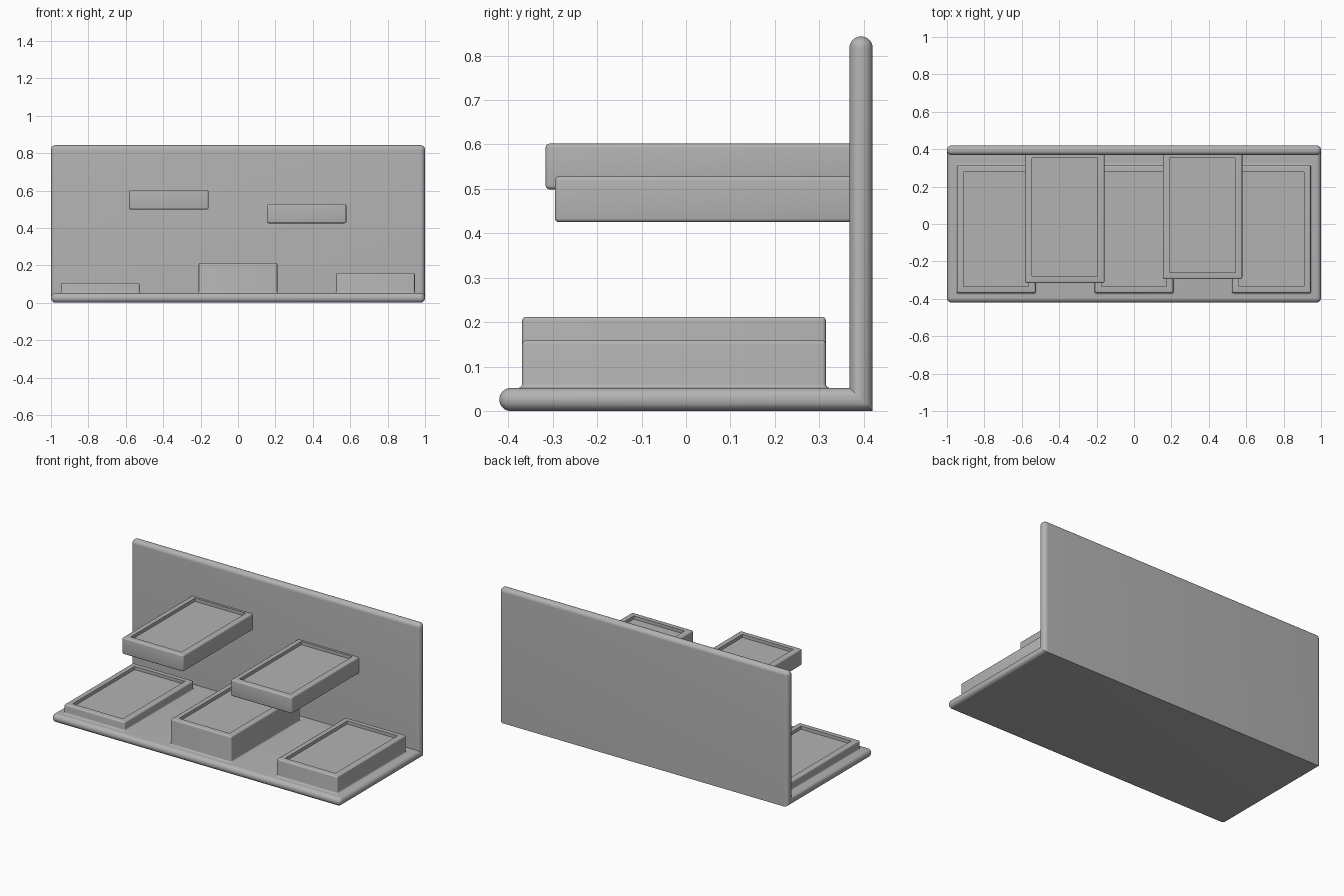
import bpy, bmesh, math

if "Cube" in bpy.data.objects:
    bpy.data.objects.remove(bpy.data.objects["Cube"], do_unlink=True)

grey = bpy.data.materials.new("plain grey")
grey.use_nodes = True
colour = (0.45, 0.45, 0.45, 1)
grey.diffuse_color = colour
grey.node_tree.nodes["Principled BSDF"].inputs["Base Color"].default_value = colour

ROUND = 0.009    # small edge radius on the trays
STEPS = 4        # segments per quarter round


def finish(bm, name):
    bmesh.ops.remove_doubles(bm, verts=bm.verts, dist=0.0002)
    bmesh.ops.recalc_face_normals(bm, faces=bm.faces)
    mesh = bpy.data.meshes.new(name)
    bm.to_mesh(mesh)
    bm.free()
    mesh.materials.append(grey)
    obj = bpy.data.objects.new(name, mesh)
    bpy.context.collection.objects.link(obj)
    bpy.ops.object.select_all(action="DESELECT")
    obj.select_set(True)
    bpy.context.view_layer.objects.active = obj
    bpy.ops.object.shade_smooth_by_angle(angle=math.radians(35))


def stand(half_x=1.0, half_y=0.42, height=0.843, thick=0.052):
    """L-shaped floor and back wall with a fully rounded rim."""
    profile = [(-half_y, 0), (half_y, 0), (half_y, height),
               (half_y - thick, height), (half_y - thick, thick), (-half_y, thick)]
    bm = bmesh.new()
    face = bm.faces.new([bm.verts.new((-half_x, y, z)) for y, z in profile])
    ext = bmesh.ops.extrude_face_region(bm, geom=[face])
    new = [v for v in ext["geom"] if isinstance(v, bmesh.types.BMVert)]
    bmesh.ops.translate(bm, verts=new, vec=(2 * half_x, 0, 0))
    bmesh.ops.recalc_face_normals(bm, faces=bm.faces)

    def on_rim(edge):
        a, b = (v.co for v in edge.verts)
        if abs(a.x - b.x) < 0.001:
            return True
        return a.y < 0.001 - half_y or a.z > height - 0.001

    bmesh.ops.bevel(bm, geom=[e for e in bm.edges if on_rim(e)], affect="EDGES",
                    offset=thick * 0.49, segments=8, profile=0.5)
    finish(bm, "floor_and_back_wall")


def tray(name, x, y, z, flared, rim=0.036, depth=0.02):
    """Rounded block with a sunken top, built as a stack of rounded rectangles."""
    quarter = [i / STEPS * math.pi / 2 for i in range(STEPS + 1)]
    if flared:   # concave fillet where the block meets the floor
        rings = [(-ROUND * (1 - math.sin(a)), z[0] + ROUND * (1 - math.cos(a))) for a in quarter]
    else:        # rounded underside
        rings = [(ROUND * (1 - math.sin(a)), z[0] + ROUND * (1 - math.cos(a))) for a in quarter]
    rings += [(ROUND * (1 - math.cos(a)), z[1] - ROUND * (1 - math.sin(a))) for a in quarter]
    rings += [(rim, z[1]), (rim, z[1] - depth)]

    bm = bmesh.new()
    loops = []
    for inset, height in rings:
        radius = max(ROUND - inset, 0.0005)
        loop = []
        for corner, (sx, sy) in enumerate([(1, 1), (-1, 1), (-1, -1), (1, -1)]):
            cx = (x[1] - inset - radius) if sx > 0 else (x[0] + inset + radius)
            cy = (y[1] - inset - radius) if sy > 0 else (y[0] + inset + radius)
            for a in quarter:
                t = a + corner * math.pi / 2
                loop.append(bm.verts.new((cx + radius * math.cos(t),
                                          cy + radius * math.sin(t), height)))
        loops.append(loop)
    count = len(loops[0])
    for low, high in zip(loops, loops[1:]):
        for i in range(count):
            j = (i + 1) % count
            bm.faces.new((low[i], low[j], high[j], high[i]))
    bm.faces.new(loops[0][::-1])
    bm.faces.new(loops[-1])
    finish(bm, name)


stand()

# Three trays standing on the floor
FLOOR = 0.052
for name, centre, top in [("low_floor_tray", -0.737, 0.106),
                          ("tall_floor_tray", 0, 0.212),
                          ("middle_floor_tray", 0.735, 0.159)]:
    tray(name, (centre - 0.21, centre + 0.21), (-0.369, 0.315), (FLOOR, top), True)

# Two trays fixed to the back wall
for name, centre, front, bottom in [("upper_wall_tray", -0.37, -0.316, 0.499),
                                    ("lower_wall_tray", 0.367, -0.295, 0.425)]:
    tray(name, (centre - 0.212, centre + 0.212), (front, 0.39), (bottom, bottom + 0.103), False)
